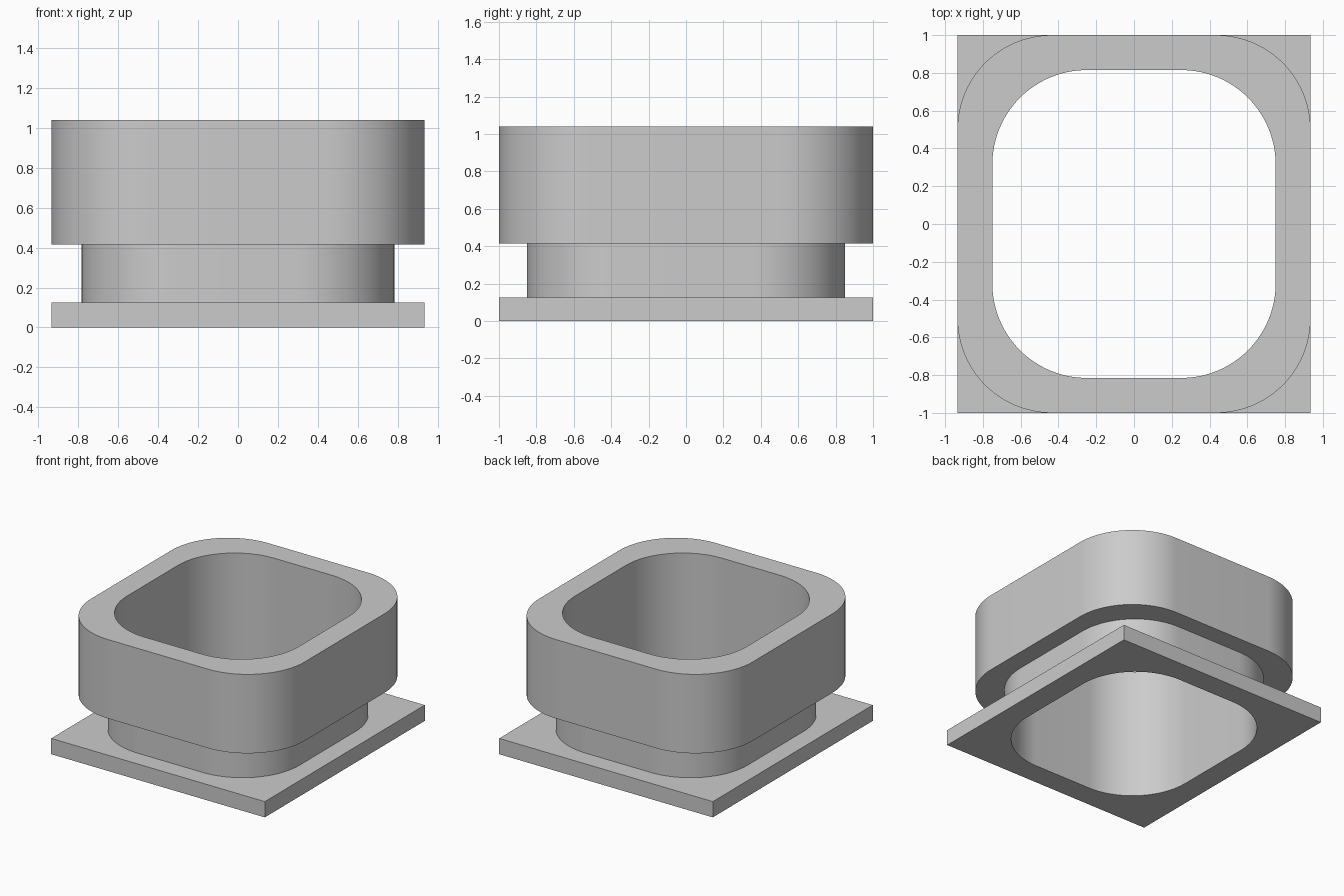
import bpy, bmesh, math

if "Cube" in bpy.data.objects:
    bpy.data.objects.remove(bpy.data.objects["Cube"])

SEG = 24  # segments per rounded corner

grey = bpy.data.materials.new("light grey")
grey.diffuse_color = (0.6, 0.6, 0.6, 1)
grey.use_nodes = True
grey.node_tree.nodes["Principled BSDF"].inputs["Base Color"].default_value = grey.diffuse_color


def ring(bm, hx, hy, r, z):
    """Rounded rectangle of vertices; radius 0 gives a square-cornered one."""
    verts = []
    for k, (sx, sy) in enumerate([(1, 1), (-1, 1), (-1, -1), (1, -1)]):
        for i in range(SEG + 1):
            a = math.pi / 2 * (k + i / SEG)
            verts.append(bm.verts.new((sx * (hx - r) + r * math.cos(a),
                                       sy * (hy - r) + r * math.sin(a), z)))
    return verts


# Closed wall section: half width, half depth, corner radius, height
section = [
    (0.75, 0.815, 0.5, 0.0),     # opening, bottom
    (0.935, 1.0, 0.0, 0.0),      # square flange
    (0.935, 1.0, 0.0, 0.125),
    (0.785, 0.85, 0.5, 0.125),   # recessed neck
    (0.785, 0.85, 0.5, 0.415),
    (0.935, 1.0, 0.5, 0.415),    # upper band
    (0.935, 1.0, 0.5, 1.04),
    (0.75, 0.815, 0.5, 1.04),    # opening, top
]

bm = bmesh.new()
rings = [ring(bm, *s) for s in section]
n = len(rings[0])
for a, b in zip(rings, rings[1:] + rings[:1]):
    for i in range(n):
        j = (i + 1) % n
        bm.faces.new((a[i], a[j], b[j], b[i]))
bmesh.ops.remove_doubles(bm, verts=bm.verts, dist=1e-5)
bmesh.ops.recalc_face_normals(bm, faces=bm.faces)

mesh = bpy.data.meshes.new("flanged_collar")
bm.to_mesh(mesh)
bm.free()
mesh.materials.append(grey)
collar = bpy.data.objects.new("flanged_collar", mesh)
bpy.context.collection.objects.link(collar)

# Smooth corners, crisp rims
bpy.context.view_layer.objects.active = collar
collar.select_set(True)
bpy.ops.object.shade_smooth_by_angle(angle=math.radians(30))
